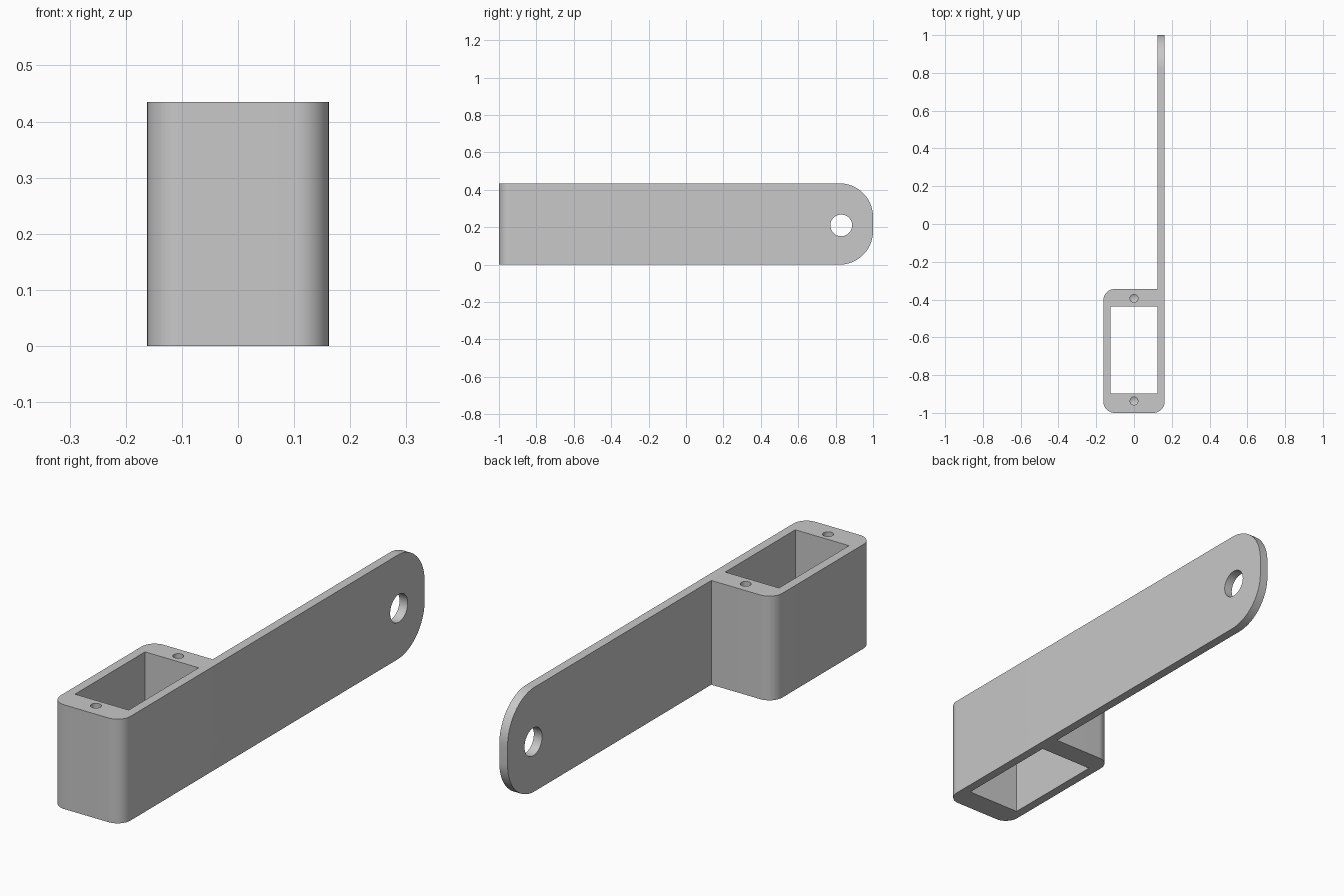
import bpy, bmesh, math
from mathutils import Vector

cube = bpy.data.objects.get("Cube")
if cube:
    bpy.data.objects.remove(cube, do_unlink=True)

HALF_W, HEIGHT, WALL = 0.162, 0.435, 0.038
ARM_IN = HALF_W - WALL
BOX_BACK = -0.344

grey = bpy.data.materials.new("plain grey")
grey.use_nodes = True
colour = (0.58, 0.58, 0.58, 1)
grey.diffuse_color = colour
grey.node_tree.nodes["Principled BSDF"].inputs["Base Color"].default_value = colour


def outline(corners, steps=16):
    """Round each (a, b, radius) corner of a right-angled outline."""
    pts = []
    for i, (a, b, r) in enumerate(corners):
        p = Vector((a, b))
        if not r:
            pts.append(p)
            continue
        u = (Vector(corners[i - 1][:2]) - p).normalized()
        v = (Vector(corners[(i + 1) % len(corners)][:2]) - p).normalized()
        for k in range(steps + 1):
            t = math.pi / 2 * k / steps
            pts.append(p + r * (u + v - v * math.cos(t) - u * math.sin(t)))
    return pts


def prism(name, pts, axis, low, high):
    """Extrude an outline along z (outline in xy) or along x (outline in yz)."""
    bm = bmesh.new()
    place = (lambda p: (p.x, p.y, low)) if axis == "z" else (lambda p: (low, p.x, p.y))
    face = bm.faces.new([bm.verts.new(place(p)) for p in pts])
    extruded = bmesh.ops.extrude_face_region(bm, geom=[face], use_keep_orig=True)["geom"]
    step = Vector((0, 0, high - low)) if axis == "z" else Vector((high - low, 0, 0))
    bmesh.ops.translate(bm, vec=step,
                        verts=[g for g in extruded if isinstance(g, bmesh.types.BMVert)])
    bmesh.ops.recalc_face_normals(bm, faces=bm.faces)
    mesh = bpy.data.meshes.new(name)
    bm.to_mesh(mesh)
    bm.free()
    mesh.materials.append(grey)
    obj = bpy.data.objects.new(name, mesh)
    bpy.context.collection.objects.link(obj)
    return obj


def circle(a, b, r, n):
    return [Vector((a + r * math.cos(math.tau * i / n), b + r * math.sin(math.tau * i / n)))
            for i in range(n)]


def combine(obj, cutter, operation):
    mod = obj.modifiers.new("cut", "BOOLEAN")
    mod.operation, mod.solver, mod.object = operation, "EXACT", cutter
    bpy.context.view_layer.objects.active = obj
    bpy.ops.object.modifier_apply(modifier=mod.name)
    bpy.data.objects.remove(cutter, do_unlink=True)


# Bracket: plan outline of box and arm, trimmed by the side outline
R = 0.06
plan = outline([(-HALF_W, -1, R), (HALF_W, -1, R), (HALF_W, 1.1, 0),
                (ARM_IN, 1.1, 0), (ARM_IN, BOX_BACK, 0), (-HALF_W, BOX_BACK, R)])
bracket = prism("bracket", plan, "z", -0.1, HEIGHT + 0.1)
side = outline([(-1.1, 0, 0), (1, 0, 0.18), (1, HEIGHT, 0.18), (-1.1, HEIGHT, 0)], 24)
combine(bracket, prism("side_trim", side, "x", -0.4, 0.4), "INTERSECT")

# Rectangular opening through the box
opening = outline([(-ARM_IN, -0.898, 0), (ARM_IN, -0.898, 0),
                   (ARM_IN, -0.436, 0), (-ARM_IN, -0.436, 0)])
combine(bracket, prism("opening_cutter", opening, "z", -0.2, 0.7), "DIFFERENCE")

# Pivot hole through the arm end
combine(bracket, prism("pivot_cutter", circle(0.83, 0.21, 0.058, 48), "x", 0, 0.3), "DIFFERENCE")

# Blind screw holes with conical tips
for y in (-0.937, -0.394):
    drill = prism("drill_cutter", circle(0, y, 0.021, 24), "z", 0.23, 0.6)
    bm = bmesh.new()
    bm.from_mesh(drill.data)
    bottom = min(bm.faces, key=lambda f: f.calc_center_median().z)
    tip = bmesh.ops.poke(bm, faces=[bottom])["verts"][0]
    tip.co.z -= 0.012
    bm.to_mesh(drill.data)
    bm.free()
    combine(bracket, drill, "DIFFERENCE")

# Smooth rounded corners and holes, sharp edges elsewhere
bpy.ops.object.select_all(action="DESELECT")
bracket.select_set(True)
bpy.context.view_layer.objects.active = bracket
bpy.ops.object.shade_smooth_by_angle(angle=math.radians(30))
